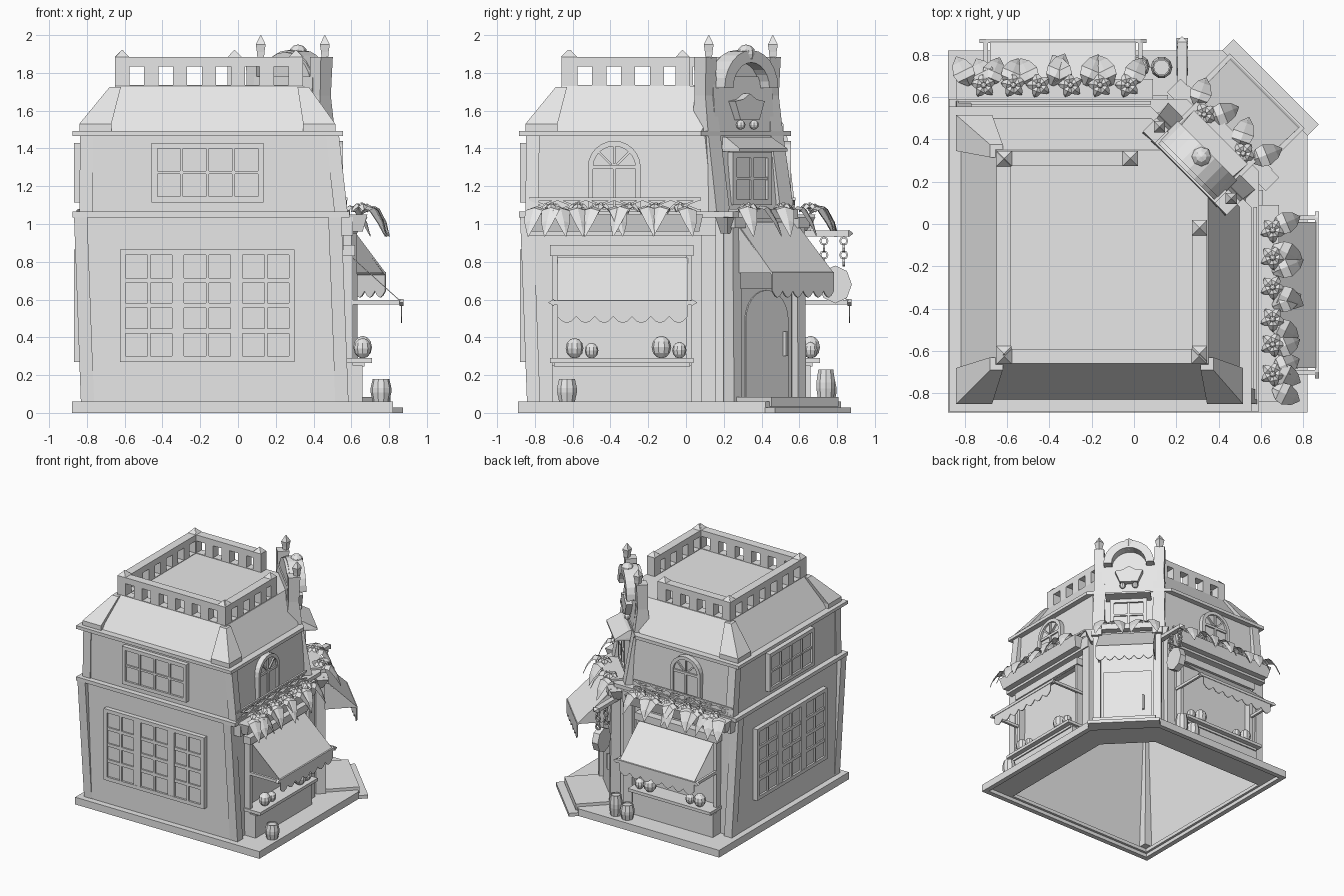
import bpy, bmesh, math, random
from mathutils import Matrix, Vector

random.seed(4)
if "Cube" in bpy.data.objects:
    bpy.data.objects.remove(bpy.data.objects["Cube"])

stone = bpy.data.materials.new("pale_grey")
stone.use_nodes = True
stone.diffuse_color = (0.8, 0.8, 0.8, 1)
stone.node_tree.nodes["Principled BSDF"].inputs["Base Color"].default_value = (0.8, 0.8, 0.8, 1)

# Wall frames: (along, outward, up) to world
R = math.sqrt(0.5)
SOUTH = 0.01
PLAN = {"": lambda a, d, z: (a, d, z)}
SHOPS = {"_east": lambda a, d, z: (d, a, z), "_north": lambda a, d, z: (a, d, z)}
PLAIN = {"_south": lambda a, d, z: (a, -d - SOUTH, z), "_west": lambda a, d, z: (-d, a, z)}
ENTRY = {"": lambda a, d, z: ((d + a) * R, (d - a) * R, z)}


def part(name, frames, build):
    for tag, frame in frames.items():
        bm = bmesh.new()
        build(bm)
        for v in bm.verts:
            v.co = frame(*v.co)
        bmesh.ops.recalc_face_normals(bm, faces=bm.faces)
        mesh = bpy.data.meshes.new(name + tag)
        bm.to_mesh(mesh)
        bm.free()
        mesh.materials.append(stone)
        bpy.context.collection.objects.link(bpy.data.objects.new(name + tag, mesh))


def loft(bm, *rings, caps=True):
    rows = [[bm.verts.new(p) for p in ring] for ring in rings]
    n = len(rows[0])
    for lo, hi in zip(rows, rows[1:]):
        for i in range(n):
            bm.faces.new((lo[i], lo[(i + 1) % n], hi[(i + 1) % n], hi[i]))
    if caps:
        bm.faces.new(rows[0])
        bm.faces.new(rows[-1])


def rect(a0, a1, d0, d1, z):
    return [(a0, d0, z), (a1, d0, z), (a1, d1, z), (a0, d1, z)]


def box(bm, a0, a1, d0, d1, z0, z1):
    loft(bm, rect(a0, a1, d0, d1, z0), rect(a0, a1, d0, d1, z1))


def plate(bm, pts, d0, d1):
    loft(bm, [(a, d0, z) for a, z in pts], [(a, d1, z) for a, z in pts])


def lathe(bm, a, d, profile, n=10):
    loft(bm, *[[(a + r * math.cos(i * math.tau / n), d + r * math.sin(i * math.tau / n), z)
                for i in range(n)] for r, z in profile])


def ball(bm, a, d, z, r, n=10, tall=1):
    lathe(bm, a, d, [(max(r * math.sin(t * math.pi / 6), 0.002), z - tall * r * math.cos(t * math.pi / 6))
                     for t in range(7)], n)


def outline(p, s, c, z):
    return [(-p, -p - SOUTH, z), (s, -p - SOUTH, z), (s, c, z), (c, s, z), (-p, s, z)]


def arch(c, w, z0, z1, n=12):
    pts = [(c + w * math.cos(i * math.pi / n), z1 - w + w * math.sin(i * math.pi / n)) for i in range(n + 1)]
    return [(c + w, z0)] + pts + [(c - w, z0)]


def scallops(a0, a1, top, low, n):
    step = (a1 - a0) / n
    pts = [(a1, top), (a0, top)]
    for i in range(n):
        pts += [(a0 + step * (i + t), low + (1 - math.sin(t * math.pi)) * 0.035) for t in (0, 0.25, 0.5, 0.75)]
    return pts + [(a1, low + 0.035)]


# Hollow base plate and entrance steps
def base(bm):
    inner, lip, rim = (0.82, 0.55, 0.24), (0.84, 0.78, 0.4), (0.88, 0.82, 0.42)
    loft(bm, outline(*inner, 0.06), outline(*inner, 0.03), outline(*lip, 0.03), outline(*lip, 0),
         outline(*rim, 0), outline(*rim, 0.06), outline(*inner, 0.06), caps=False)
part("base", PLAN, base)
part("lower_step", ENTRY, lambda bm: box(bm, -0.285, 0.285, 0.87, 0.95, 0, 0.028))
part("upper_step", ENTRY, lambda bm: box(bm, -0.25, 0.25, 0.57, 0.89, 0.035, 0.085))

# Walls, ledges and roof
part("ground_walls", PLAN, lambda bm: loft(bm, outline(0.83, 0.56, 0.24, 0.04), outline(0.83, 0.55, 0.24, 1.04), caps=False))
part("ledge", PLAN, lambda bm: loft(bm, outline(0.875, 0.59, 0.25, 1.035), outline(0.875, 0.59, 0.25, 1.065)))
part("upper_walls", PLAN, lambda bm: loft(bm, outline(0.83, 0.53, 0.14, 1.065), outline(0.83, 0.51, 0.1, 1.47)))
part("cornice", PLAN, lambda bm: loft(bm, outline(0.875, 0.555, 0.08, 1.465), outline(0.875, 0.555, 0.08, 1.492)))
part("roof", PLAN, lambda bm: loft(bm, outline(0.82, 0.5, 0.08, 1.49), outline(0.65, 0.35, 0.22, 1.73)))


# Roof hips and leaning corner posts
def corner(sx, sy, p, s, w, z):
    x, y = (s if sx > 0 else -p), (s if sy > 0 else -p - SOUTH)
    return rect(x, x - sx * w, y, y - sy * w, z)


def hips(bm):
    for c in ((-1, -1), (1, -1), (-1, 1)):
        loft(bm, corner(*c, 0.84, 0.515, 0.17, 1.492), corner(*c, 0.84, 0.515, 0.17, 1.53),
             corner(*c, 0.68, 0.375, 0.06, 1.725))
part("roof_hips", PLAN, hips)


def posts(bm):
    for c in ((-1, -1), (1, -1), (-1, 1)):
        loft(bm, corner(*c, 0.832, 0.585, 0.07, 0.06), corner(*c, 0.868, 0.548, 0.07, 1.036))
        loft(bm, corner(*c, 0.84, 0.58, 0.07, 1.065), corner(*c, 0.836, 0.535, 0.07, 1.466))
part("corner_posts", PLAN, posts)


# Crenellated parapet: rails, piers and pyramid caps
def parapet(a_end, d):
    def build(bm):
        for z0, z1 in ((1.72, 1.735), (1.835, 1.885)):
            box(bm, -0.65, a_end, d - 0.07, d, z0, z1)
        a = -0.65
        while a < a_end:
            box(bm, a, min(a + 0.075, a_end), d - 0.07, d, 1.73, 1.84)
            a += 0.153
        box(bm, a_end - 0.075, a_end, d - 0.07, d, 1.73, 1.84)
        for c in (-0.613, a_end - 0.038):
            m = d - 0.035
            loft(bm, rect(c - 0.036, c + 0.036, m - 0.036, m + 0.036, 1.885),
                 rect(c - 0.001, c + 0.001, m - 0.001, m + 0.001, 1.922))
    return build
part("parapet", PLAIN, parapet(0.345, 0.65))
part("parapet", SHOPS, parapet(0.02, 0.345))


# Gridded windows
def lattice(a0, a1, z0, z1, groups, rows, d, gap, rail):
    def build(bm):
        box(bm, a0, a1, d, d + 0.022, z0, z1)
        edge, bar = 0.03, 0.016
        for x0, x1 in ((a0, a0 + edge), (a1 - edge, a1)):
            box(bm, x0, x1, d, d + 0.038, z0, z1)
        for y0, y1 in ((z0, z0 + edge), (z1 - edge, z1)):
            box(bm, a0 + edge, a1 - edge, d, d + 0.038, y0, y1)
        for i in range(1, groups * 2):
            w = bar if i % 2 else gap
            c = a0 + edge + (a1 - a0 - 2 * edge + gap) * i / (groups * 2) - gap / 2
            box(bm, c - w / 2, c + w / 2, d, d + 0.036, z0 + edge, z1 - edge)
        for i in range(1, rows):
            c = z0 + edge + (z1 - z0 - 2 * edge) * i / rows
            box(bm, a0 + edge, a1 - edge, d, d + 0.034, c - rail / 2, c + rail / 2)
    return build
part("large_window", PLAIN, lattice(-0.625, 0.3, 0.27, 0.865, 3, 4, 0.83, 0.064, 0.026))
part("upper_window", PLAIN, lattice(-0.457, 0.135, 1.115, 1.43, 2, 2, 0.83, 0.016, 0.016))


# Arched windows over the shops
def arched(bm):
    outer, inner = arch(-0.38, 0.14, 1.08, 1.44), arch(-0.38, 0.112, 1.1, 1.412)
    plate(bm, inner, 0.5, 0.538)
    for i in range(len(outer) - 1):
        plate(bm, [outer[i], outer[i + 1], inner[i + 1], inner[i]], 0.5, 0.556)
    box(bm, -0.5, -0.26, 0.5, 0.55, 1.29, 1.31)
    for t in (0.25, 0.5, 0.75):
        c, s = math.cos(t * math.pi), math.sin(t * math.pi)
        plate(bm, [(-0.38 + c * r - s * w, 1.3 + s * r + c * w)
                   for r, w in ((0.02, -0.006), (0.113, -0.006), (0.113, 0.006), (0.02, 0.006))], 0.5, 0.55)
    box(bm, -0.387, -0.373, 0.5, 0.55, 1.08, 1.31)
part("arched_window", SHOPS, arched)


# Shop fronts: counter, frame, sign board, awning
def shopfront(bm):
    box(bm, -0.71, 0.03, 0.555, 0.66, 0.06, 0.25)
    box(bm, -0.72, 0.04, 0.555, 0.71, 0.265, 0.29)
    box(bm, -0.7, 0.02, 0.555, 0.67, 0.245, 0.27)
    for a in (-0.71, 0.0):
        box(bm, a, a + 0.03, 0.555, 0.61, 0.06, 0.85)
    box(bm, -0.72, 0.04, 0.555, 0.62, 0.83, 0.89)
    box(bm, 0.08, 0.16, 0.555, 0.6, 0.06, 0.97)
    box(bm, -0.84, 0.16, 0.55, 0.61, 0.94, 1.036)
part("shopfront", SHOPS, shopfront)


def shop_awning(bm):
    top, low = (0.605, 0.825), (0.865, 0.59)
    loft(bm, *[[(-0.68, top[0], top[1] - k), (0.01, top[0], top[1] - k), (0.01, low[0], low[1] - k),
                (-0.68, low[0], low[1] - k)] for k in (0, 0.006)])
    plate(bm, scallops(-0.68, 0.01, 0.59, 0.475, 7), 0.862, 0.868)
    box(bm, -0.7, 0.03, 0.855, 0.872, 0.572, 0.595)
    for a, s in ((-0.7, -1), (0.03, 1)):
        plate(bm, [(a, 0.565), (a, 0.602), (a + s * 0.03, 0.584)], 0.855, 0.875)
        box(bm, a - 0.01, a + 0.01, 0.56, 0.86, 0.573, 0.597)
part("shop_awning", SHOPS, shop_awning)


def goods(bm):
    for a, r in ((-0.59, 0.047), (-0.5, 0.036), (-0.13, 0.052), (-0.035, 0.038)):
        ball(bm, a, 0.66, 0.288 + r * 1.15, r, tall=1.15)
part("counter_goods", SHOPS, goods)


def barrel(a, d, h, r=0.055):
    return lambda bm: lathe(bm, a, d, [(r * 0.8, 0.06), (r, 0.06 + h * 0.4), (r, 0.06 + h * 0.6),
                                       (r * 0.8, 0.06 + h), (r * 0.68, 0.06 + h), (r * 0.68, 0.05 + h)])
part("barrel_front", PLAN, barrel(0.757, -0.63, 0.12))
part("barrel_tall", PLAN, barrel(0.13, 0.74, 0.17, 0.052))
part("barrel_short", PLAN, barrel(0.02, 0.745, 0.12))


# Flower boxes, plants and crossed railings
def leaf(bm, a, d, z, angle, length, width, droop):
    c, s = math.cos(angle), math.sin(angle)
    rings = []
    for t, w in ((0, 0.2), (0.25, 0.85), (0.5, 1), (0.8, 0.65), (1, 0.03)):
        h = z + 0.35 * length * math.sin(t * math.pi) - droop * t * t
        rings.append([(a + s * length * t + c * q * width * w, d + c * length * t - s * q * width * w, h + k)
                      for q, k in ((-1, -0.008), (0, 0.006), (1, -0.008), (0, 0))])
    loft(bm, *rings)


def plants(leaves, flowers, d):
    def build(bm):
        for a in leaves:
            for turn in (-0.45, 0.4):
                leaf(bm, a + turn * 0.1, d, 1.06, turn, 0.15 + random.uniform(-0.015, 0.015), 0.052, 0.12)
        for a in flowers:
            for i in range(5):
                leaf(bm, a, d, 1.085, i * math.tau / 5 + a * 9, 0.06, 0.024, 0.015)
            ball(bm, a, d, 1.1, 0.015, 6)
    return build
part("plants", SHOPS, plants((-0.73, -0.64, -0.43, -0.27, -0.06), (-0.71, -0.57, -0.45, -0.3, -0.16, -0.03), 0.655))
part("flower_box", SHOPS, lambda bm: loft(bm, rect(-0.82, 0.07, 0.56, 0.66, 0.96), rect(-0.84, 0.09, 0.56, 0.685, 1.05)))
part("corner_plants", ENTRY, plants((-0.14, 0.14), (-0.13, 0.13), 0.6))
part("corner_flower_box", ENTRY, lambda bm: box(bm, -0.2, 0.2, 0.48, 0.64, 1.03, 1.08))


def railing(bm):
    for z in (1.065, 1.125):
        box(bm, -0.83, 0.08, 0.565, 0.58, z, z + 0.014)
    for i in range(6):
        a, w = -0.83 + i * 0.15, 0.15
        for lo, hi in ((1.07, 1.13), (1.13, 1.07)):
            plate(bm, [(a, lo - 0.006), (a + w, hi - 0.006), (a + w, hi + 0.006), (a, lo + 0.006)], 0.567, 0.578)
part("railing", SHOPS, railing)


# Corner entrance: wall, pilasters, door, awning
def entrance(bm):
    box(bm, -0.27, 0.27, 0.55, 0.585, 0.06, 1.035)
    for s in (-1, 1):
        loft(bm, rect(s * 0.21, s * 0.27, 0.56, 0.63, 0.06), rect(s * 0.21, s * 0.27, 0.56, 0.62, 1.0))
        box(bm, s * 0.2, s * 0.28, 0.56, 0.645, 0.98, 1.036)
        loft(bm, rect(s * 0.25, s * 0.29, 0.55, 0.6, 0.95), rect(s * 0.24, s * 0.33, 0.55, 0.64, 1.035))
    plate(bm, [(-0.19, 0.085), (0.19, 0.085), (0.19, 0.66), (-0.19, 0.66)], 0.58, 0.6)
    plate(bm, arch(0, 0.16, 0.085, 0.65), 0.59, 0.608)
    box(bm, -0.135, -0.12, 0.6, 0.63, 0.3, 0.43)
part("entrance", ENTRY, entrance)


def entrance_awning(bm):
    top, low = [(-0.22, 0.6, 1.01), (0.22, 0.6, 1.01)], [(0.23, 0.877, 0.74), (-0.23, 0.877, 0.74)]
    loft(bm, top + low, [(a, d - 0.006, z - 0.01) for a, d, z in top + low])
    for s in (-1, 1):
        loft(bm, *[[(s * k, 0.6, 1.005), (s * k, 0.87, 0.74), (s * k, 0.6, 0.74)] for k in (0.22, 0.226)])
    plate(bm, scallops(-0.23, 0.23, 0.745, 0.61, 6), 0.87, 0.878)
part("entrance_awning", ENTRY, entrance_awning)


# Corner tower with posts, arched gable, crest and window
def tower(bm):
    loft(bm, rect(-0.22, 0.22, 0.3, 0.49, 1.06), rect(-0.22, 0.22, 0.32, 0.44, 1.49), rect(-0.22, 0.22, 0.34, 0.42, 1.78))
    plate(bm, arch(0, 0.2, 1.6, 1.91), 0.35, 0.41)
    outer, inner = arch(0, 0.2, 1.73, 1.92), arch(0, 0.135, 1.73, 1.855)
    for i in range(len(outer) - 1):
        plate(bm, [outer[i], outer[i + 1], inner[i + 1], inner[i]], 0.37, 0.49)
    ball(bm, 0, 0.45, 1.9, 0.05, 8)
    for s in (-1, 1):
        loft(bm, rect(s * 0.19, s * 0.29, 0.3, 0.52, 1.06), rect(s * 0.19, s * 0.28, 0.32, 0.445, 1.49),
             rect(s * 0.2, s * 0.275, 0.34, 0.42, 1.68), rect(s * 0.2, s * 0.28, 0.34, 0.43, 1.885))
        lathe(bm, s * 0.24, 0.41, [(0.025, 1.88), (0.028, 1.91), (0.037, 1.95), (0.002, 2.0)], 4)
part("tower", ENTRY, tower)
part("tower_window", ENTRY, lattice(-0.145, 0.145, 1.1, 1.38, 1, 2, 0.46, 0.016, 0.016))
part("window_hood", ENTRY, lambda bm: loft(bm, rect(-0.18, 0.18, 0.42, 0.58, 1.385), rect(-0.18, 0.18, 0.42, 0.58, 1.4),
                                           rect(-0.17, 0.17, 0.42, 0.47, 1.46)))


def crest(bm):
    plate(bm, [(-0.07, 1.55), (0.07, 1.55), (0.11, 1.65), (0.05, 1.66), (0, 1.69), (-0.05, 1.66), (-0.11, 1.65)], 0.42, 0.48)
    for a in (-0.05, 0.05):
        ball(bm, a, 0.46, 1.525, 0.025, 8)
part("crest", ENTRY, crest)


# Hanging sign on chains
def sign(bm):
    box(bm, 0.205, 0.25, 0.56, 0.86, 0.935, 0.965)
    loft(bm, [(a, 0.86, z) for a, z in ((0.2, 0.93), (0.255, 0.93), (0.255, 0.97), (0.2, 0.97))],
         [(a, 0.885, z) for a, z in ((0.225, 0.948), (0.23, 0.948), (0.23, 0.952), (0.225, 0.952))])
    for d in (0.73, 0.835):
        for i in range(4):
            turn = Matrix.Rotation(math.pi / 2, 4, "X" if i % 2 else "Y")
            place = Matrix.Translation((0.228, d, 0.91 - i * 0.037)) @ turn
            ring = lambda r, h: [place @ Vector((r * math.cos(k * math.tau / 8), r * math.sin(k * math.tau / 8), h)) for k in range(8)]
            loft(bm, ring(0.014, -0.006), ring(0.024, -0.006), ring(0.024, 0.006), ring(0.014, 0.006),
                 ring(0.014, -0.006), caps=False)
    loft(bm, *[[(a, 0.79 + 0.088 * math.cos(k * math.tau / 8), 0.68 + 0.1 * math.sin(k * math.tau / 8))
                for k in range(8)] for a in (0.2, 0.255)])
part("hanging_sign", PLAN, sign)
